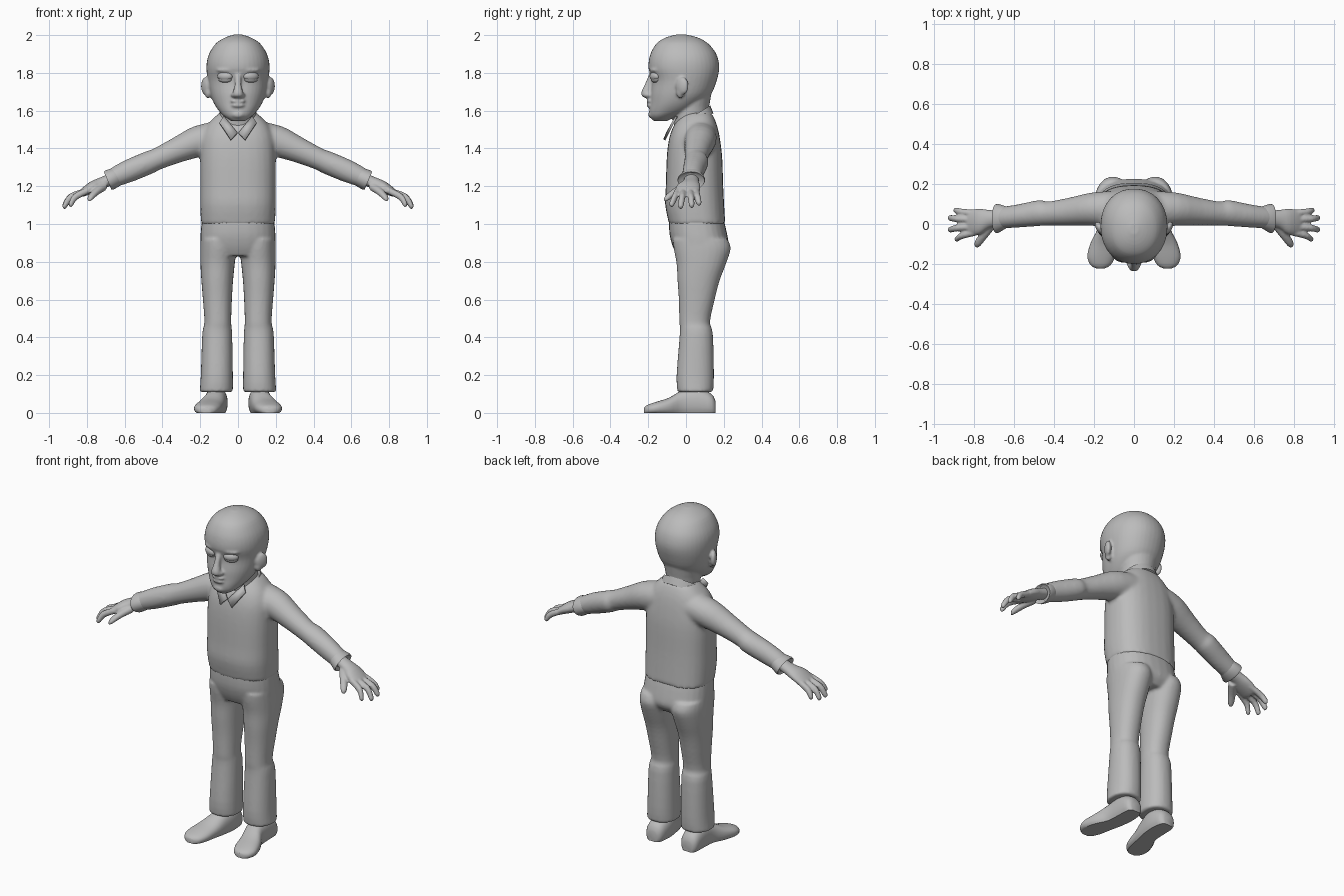
import bpy, bmesh, math
from mathutils import Vector, Matrix

if "Cube" in bpy.data.objects:
    bpy.data.objects.remove(bpy.data.objects["Cube"])

grey = bpy.data.materials.new("plain grey")
grey.use_nodes = True
grey.diffuse_color = (0.5, 0.5, 0.5, 1)
grey.node_tree.nodes["Principled BSDF"].inputs["Base Color"].default_value = (0.5, 0.5, 0.5, 1)
X, Y, Z = Vector((1, 0, 0)), Vector((0, 1, 0)), Vector((0, 0, 1))
SIDES = {"left": 1, "right": -1}


def spline(rows, steps):
    """Catmull-Rom interpolation through rows of numbers."""
    out = []
    for i in range(len(rows) - 1):
        a, b, c, d = (rows[max(i - 1, 0)], rows[i], rows[i + 1], rows[min(i + 2, len(rows) - 1)])
        for k in range(steps):
            t = k / steps
            out.append([q + t / 2 * (r - p + t * (2 * p - 5 * q + 4 * r - s + t * (3 * (q - r) + s - p)))
                        for p, q, r, s in zip(a, b, c, d)])
    return out + [list(rows[-1])]


def loft(bm, rows, u=X, v=Y, n=28, power=2.0, steps=3, floor=None, side=1):
    """Skin rows of (x, y, z, radius along u, radius along v)."""
    rings = []
    for x, y, z, ru, rv in spline(rows, steps):
        ring = []
        for k in range(n):
            c, s = math.cos(math.tau * k / n), math.sin(math.tau * k / n)
            p = Vector((x, y, z))
            p += u * ru * math.copysign(abs(c) ** (2 / power), c)
            p += v * rv * math.copysign(abs(s) ** (2 / power), s)
            p.x *= side
            if floor is not None:
                p.z = max(p.z, floor)
            ring.append(bm.verts.new(p))
        rings.append(ring)
    for a, b in zip(rings, rings[1:]):
        for k in range(n):
            bm.faces.new((a[k - 1], a[k], b[k], b[k - 1]))
    bm.faces.new(rings[0])
    bm.faces.new(rings[-1])


def upright(rows):
    """Turn (z, x, half width, front, back) into loft rows."""
    return [(x, (f + b) / 2, z, w, (b - f) / 2) for z, x, w, f, b in rows]


def ball(bm, centre, radii, turn=0):
    m = Matrix.Translation(centre) @ Matrix.Rotation(turn, 4, 'Z') @ Matrix.Diagonal((*radii, 1))
    bmesh.ops.create_uvsphere(bm, u_segments=20, v_segments=12, radius=1, matrix=m)


def finish(name, bm, voxel=0, relax=3, angle=40):
    bmesh.ops.recalc_face_normals(bm, faces=bm.faces)
    mesh = bpy.data.meshes.new(name)
    bm.to_mesh(mesh)
    bm.free()
    mesh.materials.append(grey)
    obj = bpy.data.objects.new(name, mesh)
    bpy.context.collection.objects.link(obj)
    if voxel:
        fuse = obj.modifiers.new("fuse", 'REMESH')
        fuse.mode, fuse.voxel_size, fuse.use_smooth_shade = 'VOXEL', voxel, True
        soft = obj.modifiers.new("relax", 'SMOOTH')
        soft.factor, soft.iterations = 0.5, relax
    else:
        bpy.ops.object.select_all(action='DESELECT')
        obj.select_set(True)
        bpy.context.view_layer.objects.active = obj
        bpy.ops.object.shade_smooth_by_angle(angle=math.radians(angle))
    return obj


# Sweater: torso with both sleeves
ARM_UP = Vector((0.39, 0, 0.92))
bm = bmesh.new()
loft(bm, upright([(1.0, 0, .196, -.09, .208), (1.1, 0, .2, -.11, .202), (1.2, 0, .2, -.107, .197),
                  (1.35, 0, .2, -.102, .192), (1.45, 0, .192, -.09, .18), (1.52, 0, .165, -.065, .165),
                  (1.57, 0, .12, -.03, .145), (1.59, 0, .09, -.01, .13)]), power=2.5)
for s in SIDES.values():
    loft(bm, [(.06, .075, 1.47, .09, .085), (.2, .075, 1.44, .084, .084), (.32, .062, 1.392, .07, .068),
              (.43, .052, 1.343, .06, .058), (.47, .055, 1.326, .065, .061), (.58, .04, 1.28, .058, .06),
              (.67, .03, 1.24, .054, .05)], Y, ARM_UP, side=s)
finish("sweater", bm, .011, 5)

# Trousers: pelvis with both legs
bm = bmesh.new()
loft(bm, upright([(1.04, 0, .19, -.09, .195), (.95, 0, .198, -.088, .217), (.88, 0, .198, -.07, .225),
                  (.83, 0, .18, -.045, .19)]), power=2.4)
for s in SIDES.values():
    loft(bm, upright([(.92, .105, .092, -.07, .22), (.87, .105, .095, -.065, .237), (.79, .108, .091, -.05, .212),
                      (.7, .11, .084, -.045, .178), (.6, .109, .077, -.038, .152), (.48, .107, .071, -.035, .127),
                      (.42, .11, .079, -.033, .142), (.2, .112, .085, -.05, .148), (.11, .115, .088, -.045, .143)]),
         power=2.2, side=s)
finish("trousers", bm, .009, 4)

# Head: skull, neck, brows, nose, lips and ears fused together
bm = bmesh.new()
loft(bm, upright([(1.545, 0, .035, -.172, -.1), (1.57, 0, .073, -.19, -.05), (1.6, 0, .102, -.194, .03),
                  (1.64, 0, .128, -.19, .085), (1.69, 0, .147, -.188, .135), (1.76, 0, .16, -.18, .163),
                  (1.82, 0, .167, -.198, .176), (1.87, 0, .163, -.196, .171), (1.915, 0, .146, -.182, .152),
                  (1.96, 0, .113, -.152, .112), (1.988, 0, .066, -.105, .06), (2.003, 0, .02, -.05, .0)]),
     n=40, power=2.15)
loft(bm, upright([(1.44, 0, .1, -.05, .12), (1.58, 0, .095, -.07, .118), (1.69, 0, .11, -.06, .135)]))
loft(bm, [(0, -.185, 1.79, .016, .012), (0, -.2, 1.74, .017, .018), (0, -.21, 1.7, .026, .026),
          (0, -.208, 1.678, .03, .026), (0, -.195, 1.666, .02, .015)])
ball(bm, (0, -.192, 1.65), (.042, .018, .009))
ball(bm, (0, -.19, 1.628), (.036, .02, .011))
ball(bm, (0, -.183, 1.58), (.035, .017, .02))
for s in SIDES.values():
    ball(bm, (s * .07, -.168, 1.815), (.05, .02, .012), s * .38)
    ball(bm, (s * .024, -.194, 1.682), (.014, .02, .013))
    ball(bm, (s * .172, -.02, 1.73), (.018, .037, .048), s * -.5)
    ball(bm, (s * .158, -.03, 1.7), (.02, .022, .035))
finish("head", bm, .007, 4)

# Closed eyes: upper lid overlapping the lower lid
for label, s in SIDES.items():
    bm = bmesh.new()
    ball(bm, (s * .068, -.164, 1.782), (.043, .025, .026), s * .4)
    finish(label + "_upper_eyelid", bm)
    bm = bmesh.new()
    ball(bm, (s * .068, -.163, 1.766), (.038, .02, .018), s * .4)
    finish(label + "_lower_eyelid", bm)

# Shirt collar: tilted band with two pointed flaps
bm = bmesh.new()
loft(bm, [(0, .03, 1.515, .13, .135), (0, .028, 1.565, .108, .118), (0, .028, 1.555, .098, .105)],
     X, Vector((0, .85, .53)), steps=1)
finish("collar_band", bm)
for label, s in SIDES.items():
    bm = bmesh.new()
    corners = [(.003, -.1, 1.482), (.038, -.115, 1.445), (.098, -.07, 1.535), (.075, -.05, 1.57)]
    bm.faces.new([bm.verts.new((s * x, y, z)) for x, y, z in corners])
    flap = finish(label + "_collar_flap", bm)
    thick = flap.modifiers.new("thickness", 'SOLIDIFY')
    thick.thickness, thick.offset = .012, 0

for label, s in SIDES.items():
    # Flared cuff
    bm = bmesh.new()
    loft(bm, [(.635, .034, 1.254, .052, .05), (.68, .028, 1.233, .073, .055), (.69, .027, 1.229, .071, .052),
              (.68, .028, 1.233, .05, .04)], Y, ARM_UP, steps=1, side=s)
    finish(label + "_cuff", bm)

    # Hand: palm, four fingers and thumb
    bm = bmesh.new()
    loft(bm, [(.65, .03, 1.245, .036, .032), (.72, .025, 1.217, .045, .031), (.77, .012, 1.195, .064, .031),
              (.82, .008, 1.167, .062, .022), (.832, .008, 1.16, .045, .015)], Y, ARM_UP, side=s)
    for base, tip_x, tip_y, tip_z in [(.053, .89, .068, 1.112), (.022, .918, .03, 1.1),
                                      (-.012, .918, -.028, 1.095), (-.042, .885, -.075, 1.105)]:
        mid = (.3 * .8 + .7 * tip_x, (base + tip_y) / 2, 1.145)
        loft(bm, [(.79, base, 1.18, .017, .018), (*mid, .017, .018), (tip_x, tip_y, tip_z, .015, .015),
                  (tip_x + .008, tip_y, tip_z - .01, .007, .007)], Y, Vector((.6, 0, .8)), n=12, side=s)
    loft(bm, [(.71, .0, 1.2, .025, .025), (.75, -.055, 1.172, .022, .022), (.782, -.1, 1.14, .018, .018),
              (.79, -.115, 1.128, .008, .008)], Vector((.8, .6, 0)), Z, n=12, side=s)
    finish(label + "_hand", bm, .006, 3)

    # Shoe with a flat sole and turned-out toe
    bm = bmesh.new()
    profile = [(.157, .118, .03, .06), (.135, .117, .053, .1), (.06, .115, .06, .135), (-.02, .123, .058, .12),
               (-.09, .147, .068, .08), (-.16, .163, .07, .058), (-.205, .167, .05, .042), (-.222, .167, .02, .028)]
    loft(bm, [(x, y, top * .4, w, top * .6) for y, x, w, top in profile], X, Z, power=2.3, floor=0, side=s)
    finish(label + "_shoe", bm)
